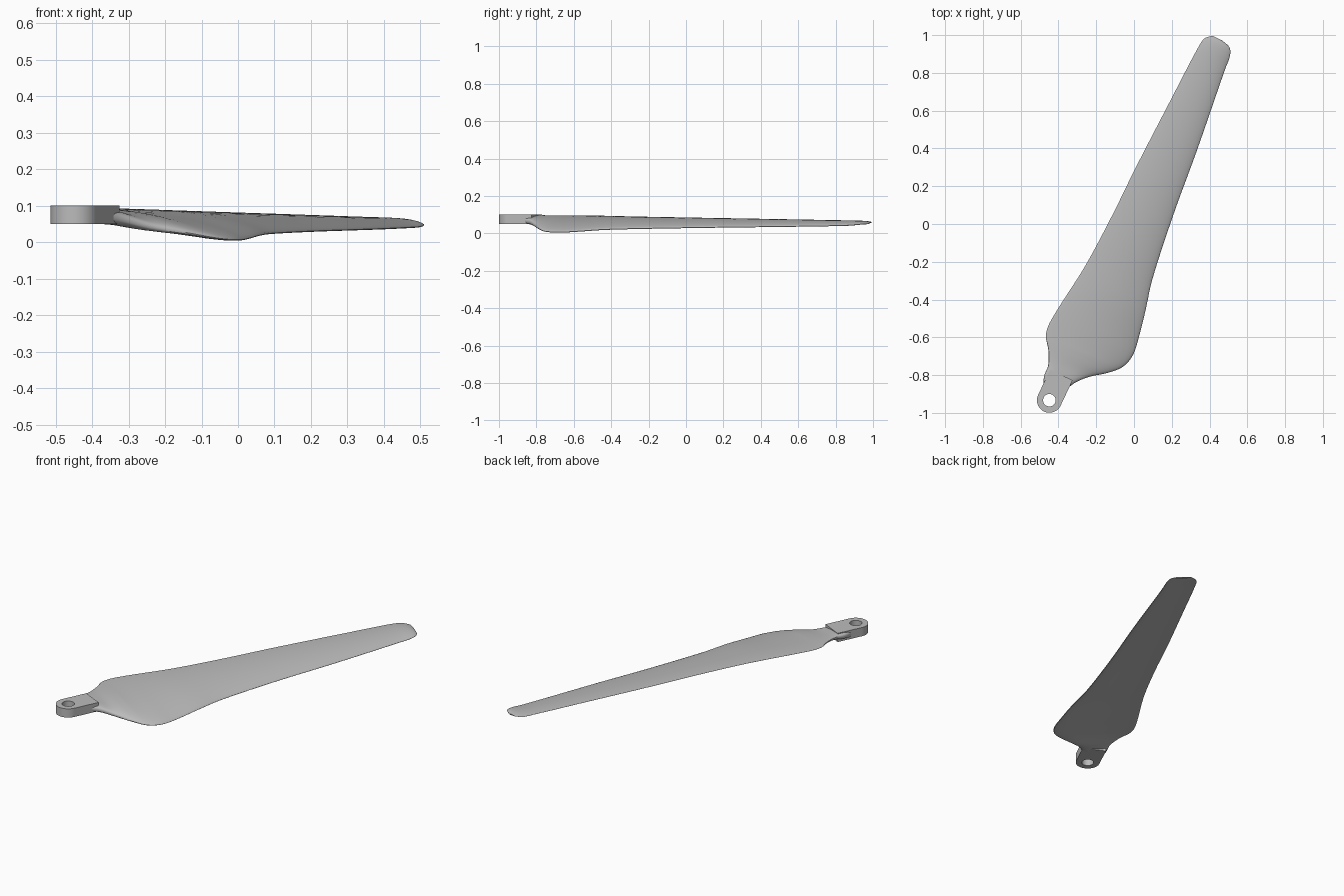
import bpy, bmesh, math
from mathutils import Vector

cube = bpy.data.objects.get("Cube")
if cube:
    bpy.data.objects.remove(cube, do_unlink=True)

mat = bpy.data.materials.new("plain grey")
mat.use_nodes = True
GREY = (0.5, 0.5, 0.5, 1)
mat.diffuse_color = GREY
mat.node_tree.nodes["Principled BSDF"].inputs["Base Color"].default_value = GREY

# Blade axis: runs from the hub hole to the tip
HUB = Vector((-0.448, -0.933, 0))
ALONG = Vector((0.428, 0.904, 0)).normalized()
ACROSS = Vector((ALONG.y, -ALONG.x, 0))


def place(t, s, z):
    return HUB + ALONG * t + ACROSS * s + Vector((0, 0, z))


def curve(points):
    """Smooth function through (position, value) points."""
    def slope(i):
        a, b = points[max(i - 1, 0)], points[min(i + 1, len(points) - 1)]
        return (b[1] - a[1]) / (b[0] - a[0])

    def value(t):
        i = 0
        while i < len(points) - 2 and t > points[i + 1][0]:
            i += 1
        (a, p), (b, q) = points[i], points[i + 1]
        w = b - a
        k = min(max((t - a) / w, 0), 1)
        return (p * (1 + 2 * k) * (1 - k) ** 2 + q * k * k * (3 - 2 * k)
                + w * slope(i) * k * (1 - k) ** 2 + w * slope(i + 1) * k * k * (k - 1))
    return value


def finish(bm, name):
    bmesh.ops.recalc_face_normals(bm, faces=bm.faces[:])
    mesh = bpy.data.meshes.new(name)
    bm.to_mesh(mesh)
    bm.free()
    mesh.materials.append(mat)
    obj = bpy.data.objects.new(name, mesh)
    bpy.context.collection.objects.link(obj)
    bpy.ops.object.select_all(action="DESELECT")
    obj.select_set(True)
    bpy.context.view_layer.objects.active = obj
    bpy.ops.object.shade_smooth_by_angle(angle=math.radians(35))
    return obj


# Outline, edge heights and half thickness along the blade
left = curve([(0.05, -0.06), (0.105, -0.08), (0.165, -0.085), (0.237, -0.118),
              (0.303, -0.164), (0.388, -0.173), (0.723, -0.133), (1.03, -0.118),
              (1.3, -0.114), (1.73, -0.099), (2.03, -0.087), (2.085, -0.076), (2.113, -0.045)])
right = curve([(0.05, 0.055), (0.09, 0.059), (0.146, 0.086), (0.205, 0.141), (0.264, 0.218),
               (0.325, 0.275), (0.401, 0.297), (0.49, 0.288), (0.65, 0.256), (0.81, 0.219),
               (1.17, 0.173), (1.53, 0.14), (1.98, 0.091), (2.06, 0.083), (2.1, 0.058), (2.113, 0.01)])
left_z = curve([(0.05, 0.075), (0.15, 0.084), (0.3, 0.094), (0.7, 0.088), (2.0, 0.066), (2.113, 0.06)])
right_z = curve([(0.05, 0.074), (0.146, 0.062), (0.205, 0.042), (0.264, 0.026), (0.325, 0.012),
                 (0.4, 0.007), (0.49, 0.009), (0.65, 0.02), (0.81, 0.025), (1.17, 0.031),
                 (2.0, 0.042), (2.113, 0.05)])
half = curve([(0.05, 0.023), (0.146, 0.021), (0.25, 0.017), (0.4, 0.014), (1.0, 0.011),
              (2.0, 0.008), (2.08, 0.007), (2.113, 0.003)])


def section(t, n=20):
    a, b, za, zb, h = left(t), right(t), left_z(t), right_z(t), half(t)
    root = min(max((0.3 - t) / 0.18, 0), 1)
    camber = 0.03 * (b - a) * (1 - root)
    upper, lower = [], []
    for i in range(n + 1):
        c = (1 - math.cos(math.pi * i / n)) / 2
        d = 1 - c
        foil = 2.97 * d ** 0.5 - 1.26 * d - 3.52 * d ** 2 + 2.84 * d ** 3 - d ** 4
        foil = max(foil, 0) + 0.12 * c ** 0.1 * d
        oval = (1 - abs(2 * c - 1) ** 3) ** (1 / 3)
        th = h * (foil + (oval - foil) * root)
        z = za + (zb - za) * c + camber * 4 * c * d
        s = a + (b - a) * c
        upper.append(place(t, s, min(z + th, 0.0995)))
        if 0 < i < n:
            lower.append(place(t, s, max(z - th, 0)))
    return upper + lower[::-1]


# Blade: lofted sections, closer together at the root and tip
stations = [0.05 + 0.0125 * i for i in range(36)]
stations += [0.5 + 0.05 * i for i in range(1, 31)]
stations += [2.0 + 0.113 * math.sin(math.pi / 2 * i / 12) for i in range(1, 13)]
bm = bmesh.new()
rings = [[bm.verts.new(p) for p in section(t)] for t in stations]
for r, q in zip(rings, rings[1:]):
    for i in range(len(r)):
        j = (i + 1) % len(r)
        bm.faces.new((r[i], r[j], q[j], q[i]))
bm.faces.new(rings[0])
bm.faces.new(rings[-1])
finish(bm, "blade")

# Hub lug: rounded plate with a bolt hole and a square end
R, HOLE, N, LOW, HIGH = 0.066, 0.033, 60, 0.05, 0.101
END = R / math.tan(math.radians(24))
bm = bmesh.new()
loops = []
for i in range(N):
    ang = 2 * math.pi * i / N
    co, si = math.cos(ang), math.sin(ang)
    reach = R
    if co > 0:
        reach = min(END / co, R / max(abs(si), 1e-6))
    loops.append([bm.verts.new(place(r * co, r * si, z)) for r, z in
                  ((HOLE, LOW), (HOLE, HIGH), (reach, HIGH), (reach, LOW))])
for i in range(N):
    p, q = loops[i], loops[(i + 1) % N]
    for k in range(4):
        m = (k + 1) % 4
        bm.faces.new((p[k], p[m], q[m], q[k]))
finish(bm, "hub_lug")
